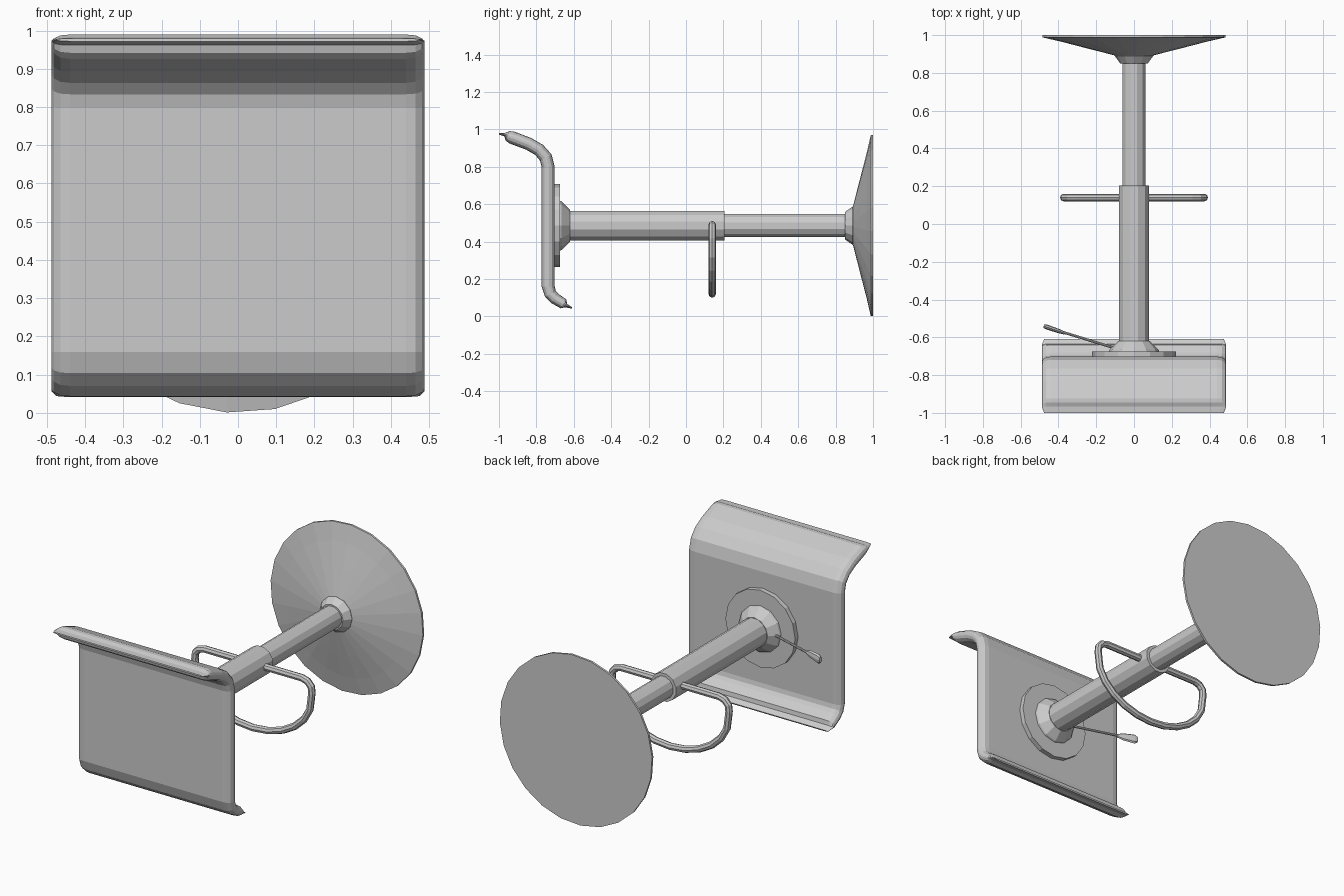
import bpy, bmesh, math
from mathutils import Vector, Matrix

if "Cube" in bpy.data.objects:
    bpy.data.objects.remove(bpy.data.objects["Cube"])

AXIS_Z = 0.485

grey = bpy.data.materials.new("plain grey")
grey.use_nodes = True
grey.diffuse_color = (0.6, 0.6, 0.6, 1)
grey.node_tree.nodes["Principled BSDF"].inputs["Base Color"].default_value = (0.6, 0.6, 0.6, 1)


def finish(name, bm):
    bmesh.ops.recalc_face_normals(bm, faces=bm.faces)
    mesh = bpy.data.meshes.new(name)
    bm.to_mesh(mesh)
    bm.free()
    mesh.materials.append(grey)
    obj = bpy.data.objects.new(name, mesh)
    bpy.context.collection.objects.link(obj)
    return obj


def skin(name, rings, closed=False):
    """Bridge equal rings of points; cap both ends unless closed."""
    bm = bmesh.new()
    rows = [[bm.verts.new(p) for p in ring] for ring in rings]
    n = len(rows[0])
    pairs = list(zip(rows, rows[1:]))
    if closed:
        pairs.append((rows[-1], rows[0]))
    for a, b in pairs:
        for i in range(n):
            j = (i + 1) % n
            bm.faces.new((a[i], a[j], b[j], b[i]))
    if not closed:
        bm.faces.new(rows[0])
        bm.faces.new(rows[-1])
    return finish(name, bm)


def turned(name, profile, sides, phase=0.0):
    """Lathe (y, radius) points around the stem axis."""
    rings = []
    for y, r in profile:
        angles = [phase + math.tau * i / sides for i in range(sides)]
        rings.append([(r * math.cos(a), y, AXIS_Z + r * math.sin(a)) for a in angles])
    return skin(name, rings)


# Seat: padded sheet swept along a bent side profile (y, z, half thickness)
seat_path = [(-1.0, .976, .004), (-.968, .972, .010), (-.955, .966, .026),
             (-.935, .958, .034), (-.84, .922, .034), (-.785, .89, .034),
             (-.75, .85, .035), (-.737, .80, .035), (-.737, .16, .035),
             (-.725, .12, .033), (-.70, .095, .031), (-.655, .067, .028),
             (-.64, .058, .010), (-.61, .045, .004)]
half_section = [(.44, 1), (.465, .9), (.482, .55), (.488, .15)]
upper = [(-x, h) for x, h in reversed(half_section)] + half_section
section = upper + [(x, -h) for x, h in reversed(upper)]
rings = []
last = len(seat_path) - 1
for i, (y, z, t) in enumerate(seat_path):
    before, after = seat_path[max(i - 1, 0)], seat_path[min(i + 1, last)]
    along = Vector((after[0] - before[0], after[1] - before[1])).normalized()
    normal = Vector((-along.y, along.x))
    width = .975 if i in (0, last) else 1
    rings.append([(x * width, y + normal.x * h * t, z + normal.y * h * t) for x, h in section])
skin("seat", rings)

# Mount under the seat, telescoping stem and flared base
turned("seat_plate", [(-.705, .222), (-.675, .222)], 16)
turned("seat_mount", [(-.68, .135), (-.665, .13), (-.62, .085)], 12)
turned("outer_stem", [(-.64, .082), (.205, .082)], 12, math.radians(15))
turned("inner_stem", [(.19, .064), (.87, .064)], 12, math.radians(15))
turned("base_collar", [(.85, .073), (.89, .102), (.91, .102)], 12)
turned("base", [(.892, .1), (.93, .25), (.965, .385), (.988, .485), (1.0, .485)],
       24, math.radians(-93.5))

# Footrest: D-shaped loop of tube, straight bar through the stem
loop = [(.12, .49), (.31, .49), (.345, .48), (.368, .455), (.372, .42)]
loop += [(.372 * math.cos(a), .39 - .27 * math.sin(a))
         for a in [math.radians(d) for d in range(15, 90, 15)]]
loop = loop + [(0, .12)] + [(-x, z) for x, z in reversed(loop)]
rings = []
for i, (x, z) in enumerate(loop):
    a, b = loop[i - 1], loop[(i + 1) % len(loop)]
    along = Vector((b[0] - a[0], 0, b[1] - a[1])).normalized()
    side = along.cross(Vector((0, 1, 0)))
    rings.append([Vector((x, .14, z)) + .02 * (math.cos(t) * side + math.sin(t) * Vector((0, 1, 0)))
                  for t in [math.tau * k / 8 for k in range(8)]])
skin("footrest", rings, closed=True)


# Height lever: thin rod with a flattened grip
def rod(name, start, end, stations, sides=8):
    """Stations are (fraction, half depth, half height)."""
    start, end = Vector(start), Vector(end)
    along = (end - start).normalized()
    up = Vector((0, 0, 1))
    side = along.cross(up)
    skin(name, [[start.lerp(end, f) + w * math.cos(t) * side + h * math.sin(t) * up
                 for t in [math.tau * k / sides for k in range(sides)]]
                for f, w, h in stations])


rod("lever_rod", (-.06, -.67, AXIS_Z), (-.385, -.57, AXIS_Z), [(0, .007, .007), (1, .007, .007)])
rod("lever_grip", (-.365, -.578, AXIS_Z), (-.478, -.54, AXIS_Z),
    [(0, .008, .010), (.3, .011, .022), (.85, .013, .028), (1, .009, .018)])
